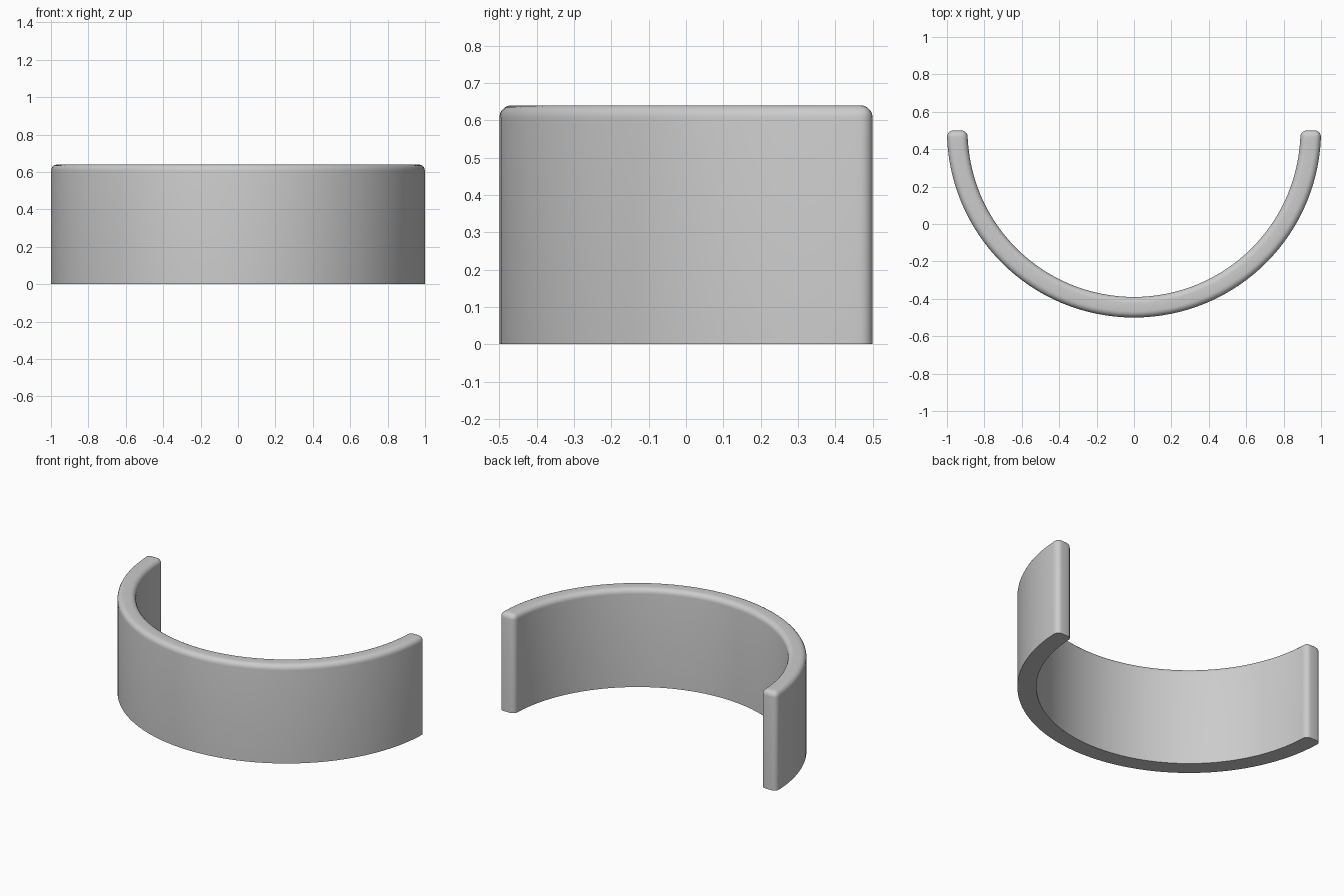
import bpy, bmesh, math

if "Cube" in bpy.data.objects:
    bpy.data.objects.remove(bpy.data.objects["Cube"])

OUTER, INNER, HEIGHT = 1.0, 0.89, 0.64
CENTRE_Y, ROUND, SEGS = 0.5, 0.033, 64

bm = bmesh.new()

# Cross-section rectangle, one per step around the half circle
profile = [(INNER, 0), (OUTER, 0), (OUTER, HEIGHT), (INNER, HEIGHT)]
rings = []
for i in range(SEGS + 1):
    a = math.pi + math.pi * i / SEGS
    rings.append([bm.verts.new((r * math.cos(a), CENTRE_Y + r * math.sin(a), z))
                  for r, z in profile])

# Walls, top, bottom and the two end caps
for p, q in zip(rings, rings[1:]):
    for k in range(4):
        n = (k + 1) % 4
        bm.faces.new((p[k], p[n], q[n], q[k]))
bm.faces.new(rings[0])
bm.faces.new(rings[-1])
bmesh.ops.recalc_face_normals(bm, faces=bm.faces)

# Round every sharp edge except those on the flat underside
edges = [e for e in bm.edges
         if e.calc_face_angle(0) > math.radians(45)
         and max(v.co.z for v in e.verts) > 0.01]
bmesh.ops.bevel(bm, geom=edges, offset=ROUND, offset_type='OFFSET', segments=5,
                profile=0.5, affect='EDGES', clamp_overlap=False)

mesh = bpy.data.meshes.new("curved_wall")
bm.to_mesh(mesh)
bm.free()
wall = bpy.data.objects.new("curved_wall", mesh)
bpy.context.collection.objects.link(wall)

# Smooth shading with a crisp bottom edge
bpy.context.view_layer.objects.active = wall
wall.select_set(True)
bpy.ops.object.shade_smooth_by_angle(angle=math.radians(35))
